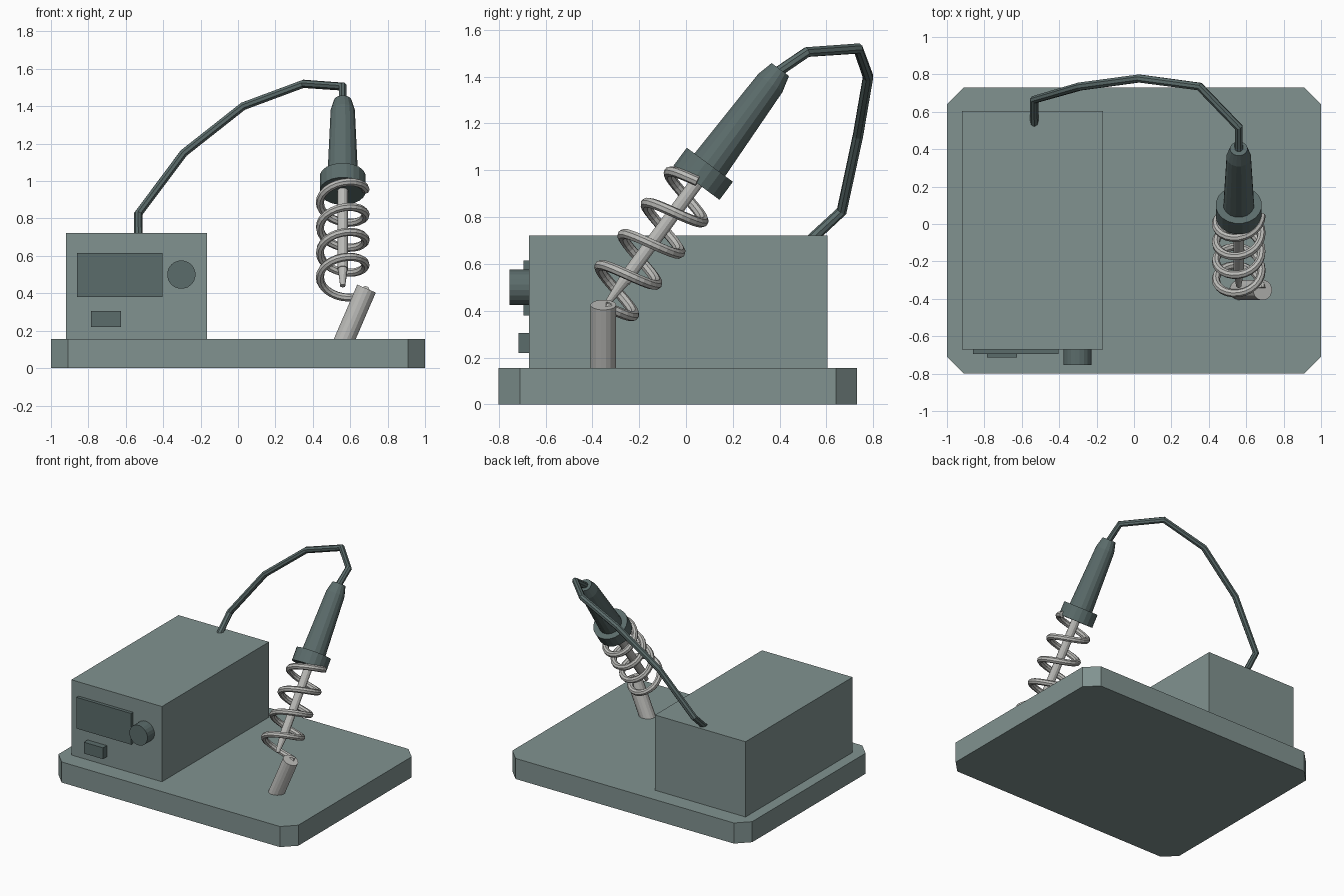
import bpy, bmesh
from math import cos, sin, pi, tau
from mathutils import Vector

if "Cube" in bpy.data.objects:
    bpy.data.objects.remove(bpy.data.objects["Cube"])


def material(name, rgb):
    m = bpy.data.materials.new(name)
    m.diffuse_color = (*rgb, 1)
    m.use_nodes = True
    m.node_tree.nodes["Principled BSDF"].inputs["Base Color"].default_value = m.diffuse_color
    return m


BODY = material("body_grey_green", (0.22, 0.29, 0.28))
DARK = material("dark_grey_green", (0.105, 0.15, 0.147))
METAL = material("metal", (0.5, 0.5, 0.48))


def add(name, bm, mat):
    bmesh.ops.recalc_face_normals(bm, faces=bm.faces)
    me = bpy.data.meshes.new(name)
    bm.to_mesh(me)
    bm.free()
    me.materials.append(mat)
    ob = bpy.data.objects.new(name, me)
    bpy.context.collection.objects.link(ob)
    return ob


def box(name, lo, hi, mat, chamfer=0):
    """Box between two corners, optionally with cut vertical edges."""
    bm = bmesh.new()
    bmesh.ops.create_cube(bm, size=1)
    lo, hi = Vector(lo), Vector(hi)
    bmesh.ops.scale(bm, vec=hi - lo, verts=bm.verts)
    bmesh.ops.translate(bm, vec=(lo + hi) / 2, verts=bm.verts)
    if chamfer:
        upright = [e for e in bm.edges
                   if abs(e.verts[0].co.z - e.verts[1].co.z) > 1e-4]
        bmesh.ops.bevel(bm, geom=upright, offset=chamfer, segments=1,
                        affect='EDGES')
    return add(name, bm, mat)


def turned(name, start, axis, profile, sides, mat):
    """Turned solid: profile is (distance along axis, radius) pairs."""
    start, axis = Vector(start), Vector(axis).normalized()
    q = axis.to_track_quat('Z', 'Y')
    u, v = q @ Vector((1, 0, 0)), q @ Vector((0, 1, 0))
    bm = bmesh.new()
    rings = []
    for d, r in profile:
        angles = [tau * (i + 0.5) / sides for i in range(sides)]
        rings.append([bm.verts.new(start + axis * d + r * (u * cos(a) + v * sin(a)))
                      for a in angles])
    for a, b in zip(rings, rings[1:]):
        for i in range(sides):
            j = (i + 1) % sides
            bm.faces.new((a[i], a[j], b[j], b[i]))
    bm.faces.new(rings[0])
    bm.faces.new(rings[-1])
    return add(name, bm, mat)


def tube(name, points, radius, resolution, mat):
    """Round wire along a path, turned into a mesh."""
    cu = bpy.data.curves.new(name, 'CURVE')
    cu.dimensions = '3D'
    cu.bevel_depth = radius
    cu.bevel_resolution = resolution
    cu.use_fill_caps = True
    sp = cu.splines.new('POLY')
    sp.points.add(len(points) - 1)
    sp.use_smooth = False
    for p, co in zip(sp.points, points):
        p.co = (*co, 1)
    cu.materials.append(mat)
    ob = bpy.data.objects.new(name, cu)
    bpy.context.collection.objects.link(ob)
    bpy.ops.object.select_all(action='DESELECT')
    ob.select_set(True)
    bpy.context.view_layer.objects.active = ob
    bpy.ops.object.convert(target='MESH')
    return ob


# Base plate and control unit
box("base_plate", (-1, -0.8, 0), (1, 0.73, 0.155), BODY, chamfer=0.09)
box("control_unit", (-0.92, -0.67, 0.15), (-0.165, 0.605, 0.722), BODY)

# Front panel parts
box("display", (-0.86, -0.695, 0.38), (-0.405, -0.66, 0.615), DARK)
box("power_switch", (-0.785, -0.715, 0.22), (-0.625, -0.66, 0.305), DARK)
turned("dial", (-0.303, -0.66, 0.5), (0, -1, 0), [(0, 0.076), (0.093, 0.076)], 20, DARK)

# Iron, leaning back along one axis from its tip
TIP = Vector((0.56, -0.33, 0.44))
AXIS = Vector((0, 0.595, 0.804)).normalized()
turned("heating_tip", TIP, AXIS,
       [(0, 0.014), (0.11, 0.026), (0.11, 0.03), (0.66, 0.03)], 12, METAL)
turned("collar", TIP, AXIS, [(0.63, 0.124), (0.726, 0.124)], 20, DARK)
turned("handle", TIP, AXIS,
       [(0.70, 0.084), (1.16, 0.066), (1.232, 0.047)], 16, DARK)

# Spring holder coiled around the iron, ending on the post
TURNS, STEPS, PITCH, COIL = 4, 24, 0.166, 0.122
side, across = Vector((1, 0, 0)), Vector((0, -AXIS.z, AXIS.y))
coil = []
for i in range(TURNS * STEPS + 1):
    t = i / STEPS
    coil.append(TIP + AXIS * (0.638 - PITCH * t)
                + COIL * (side * cos(tau * t) + across * sin(tau * t)))
tube("spring_holder", coil, 0.022, 2, METAL)
foot, top = Vector((0.547, -0.353, 0.10)), Vector((0.687, -0.353, 0.425))
turned("spring_post", foot, top - foot,
       [(0, 0.055), ((top - foot).length, 0.055)], 16, METAL)

# Cable from the unit to the handle
tube("cable", [(-0.533, 0.53, 0.70), (-0.533, 0.665, 0.825), (-0.29, 0.735, 1.15),
               (0.027, 0.778, 1.40), (0.35, 0.735, 1.52), (0.56, 0.517, 1.505),
               (0.56, 0.385, 1.415)], 0.023, 2, DARK)
